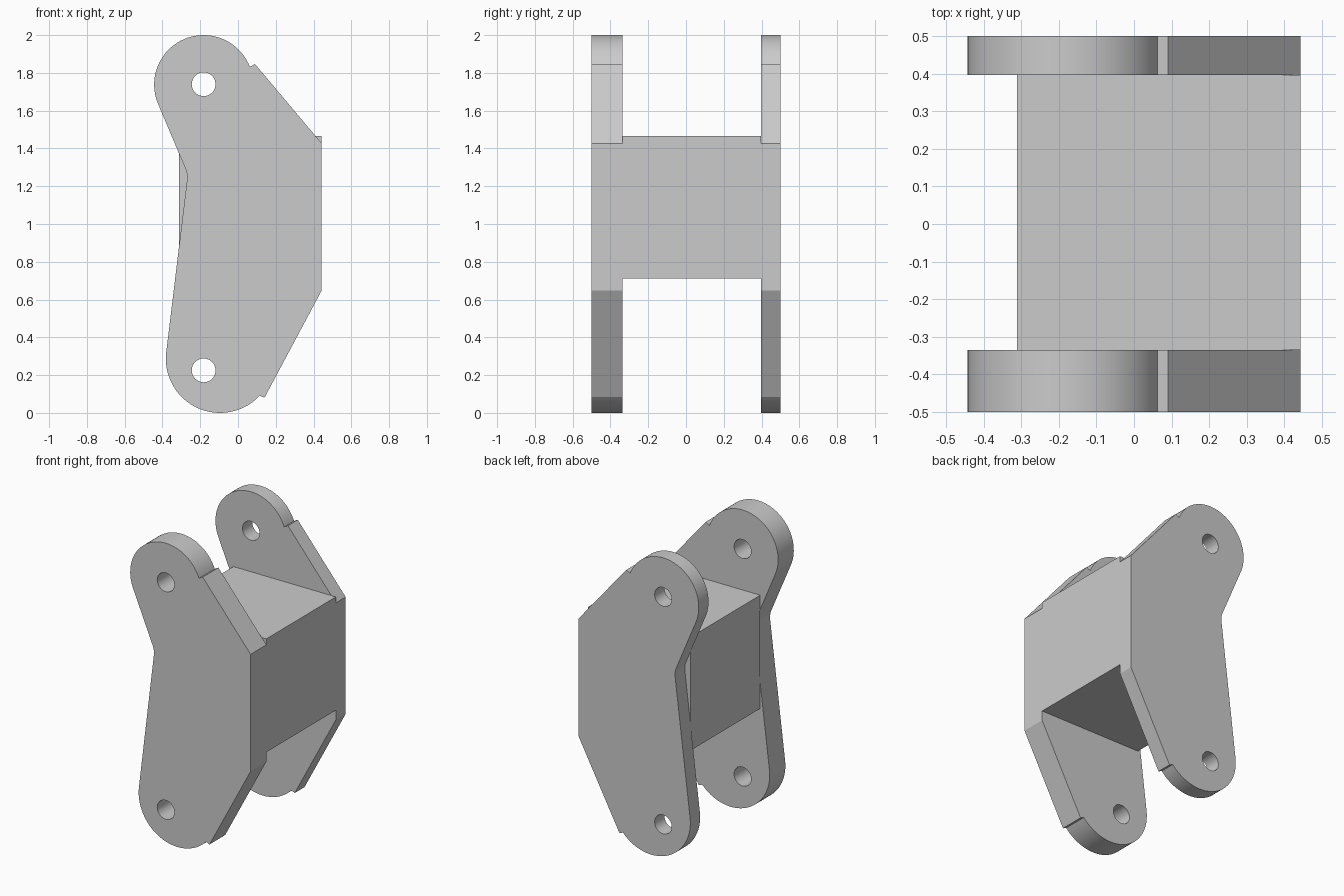
import bpy, bmesh
from math import cos, sin, radians

if "Cube" in bpy.data.objects:
    bpy.data.objects.remove(bpy.data.objects["Cube"])


def arc(cx, cz, r, a0, a1, n):
    return [(cx + r * cos(radians(a0 + (a1 - a0) * i / n)),
             cz + r * sin(radians(a0 + (a1 - a0) * i / n))) for i in range(n + 1)]


def plate(name, loops, y0, y1):
    # Filled 2D curve (inner loops become holes), extruded along y
    cu = bpy.data.curves.new(name, 'CURVE')
    cu.dimensions = '2D'
    cu.fill_mode = 'BOTH'
    cu.extrude = (y1 - y0) / 2
    for pts in loops:
        s = cu.splines.new('POLY')
        s.points.add(len(pts) - 1)
        for p, (x, z) in zip(s.points, pts):
            p.co = (x, z, 0, 1)
        s.use_cyclic_u = True
    ob = bpy.data.objects.new(name, cu)
    bpy.context.collection.objects.link(ob)
    ob.location.y = (y0 + y1) / 2
    ob.rotation_euler.x = radians(90)
    bpy.ops.object.select_all(action='DESELECT')
    ob.select_set(True)
    bpy.context.view_layer.objects.active = ob
    bpy.ops.object.convert(target='MESH')
    ob = bpy.context.object
    bm = bmesh.new()
    bm.from_mesh(ob.data)
    bmesh.ops.remove_doubles(bm, verts=bm.verts, dist=0.0005)
    bmesh.ops.recalc_face_normals(bm, faces=bm.faces)
    bm.to_mesh(ob.data)
    bm.free()
    bpy.ops.object.shade_smooth_by_angle(angle=radians(25))


# Bent side plate outline with rounded ends and two pin holes
outline = (arc(-0.182, 1.738, 0.262, 21, 204, 40)
           + [(-0.278, 1.292), (-0.272, 1.275), (-0.269, 1.255), (-0.27, 1.23)]
           + arc(-0.095, 0.287, 0.287, 173, 317, 36)
           + [(0.14, 0.08), (0.443, 0.648), (0.443, 1.427), (0.09, 1.847)])
holes = [arc(-0.182, z, 0.063, 0, 348.75, 31) for z in (1.74, 0.225)]

plate("front_side_plate", [outline] + holes, -0.5, -0.335)
plate("back_side_plate", [outline] + holes, 0.397, 0.5)

# Solid block joining the plates
x0, x1, y0, y1, z0, z1 = -0.312, 0.443, -0.335, 0.397, 0.712, 1.467
bpy.ops.mesh.primitive_cube_add(size=1, location=((x0 + x1) / 2, (y0 + y1) / 2, (z0 + z1) / 2))
block = bpy.context.object
block.name = "centre_block"
block.scale = (x1 - x0, y1 - y0, z1 - z0)
